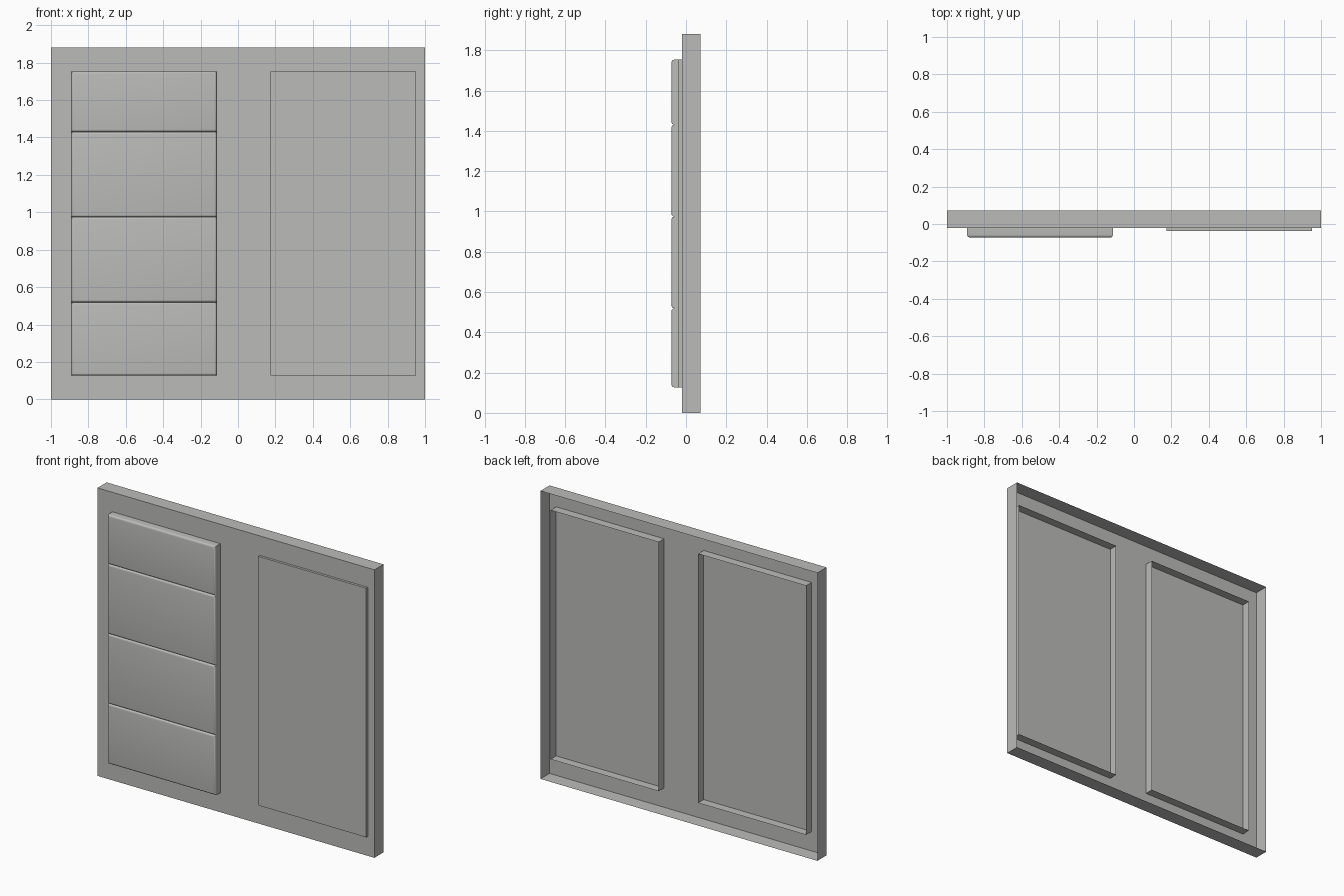
import bpy, bmesh

if "Cube" in bpy.data.objects:
    bpy.data.objects.remove(bpy.data.objects["Cube"])

H = 1.88                      # wall height
BACK, PLATE, FRONT = 0.073, -0.021, -0.072
Z0, Z1 = 0.127, 1.753         # opening height range

grey = bpy.data.materials.new("light_grey")
grey.diffuse_color = (0.5, 0.5, 0.49, 1)
grey.use_nodes = True
grey.node_tree.nodes["Principled BSDF"].inputs["Base Color"].default_value = grey.diffuse_color


def box(bm, x0, x1, y0, y1, z0, z1):
    """Thin-walled box, open at the back."""
    v = [bm.verts.new((x, y, z)) for x in (x0, x1) for y in (y0, y1) for z in (z0, z1)]
    quads = [(0, 4, 5, 1), (0, 1, 3, 2), (4, 6, 7, 5), (1, 5, 7, 3), (0, 2, 6, 4)]
    return [bm.faces.new([v[i] for i in q]) for q in quads]


def finish(name, bm, smooth=False):
    me = bpy.data.meshes.new(name)
    bm.normal_update()
    bm.to_mesh(me)
    bm.free()
    me.materials.append(grey)
    ob = bpy.data.objects.new(name, me)
    bpy.context.collection.objects.link(ob)
    if smooth:
        bpy.ops.object.select_all(action='DESELECT')
        ob.select_set(True)
        bpy.context.view_layer.objects.active = ob
        bpy.ops.object.shade_smooth_by_angle(angle=0.7)
    return ob


# Wall: hollow tray open at the back
bm = bmesh.new()
box(bm, -1, 1, PLATE, BACK, 0, H)
finish("wall", bm)

# Plain panel on the right, its rim running through to the back
bm = bmesh.new()
box(bm, 0.173, 0.952, -0.037, 0.036, Z0, Z1)
finish("right_panel", bm)

# Rim behind the shutter (walls only)
bm = bmesh.new()
faces = box(bm, -0.892, -0.113, PLATE, 0.036, Z0, Z1)
bmesh.ops.delete(bm, geom=[faces[0]], context='FACES_ONLY')
finish("shutter_rim", bm)

# Shutter: four slats with rounded front edges and grooves between
levels = [Z0, 0.519, 0.974, 1.43, Z1]
for i, (a, b) in enumerate(zip(levels, levels[1:])):
    bm = bmesh.new()
    front = box(bm, -0.892, -0.113, FRONT, PLATE, a, b)[0]
    bmesh.ops.bevel(bm, geom=list(front.edges), offset=0.014, segments=4,
                    profile=0.5, affect='EDGES')
    bm.normal_update()
    # drop the hidden faces where slats meet
    hidden = [f for f in bm.faces if abs(f.normal.z) > 0.999
              and Z0 + 0.01 < f.calc_center_median().z < Z1 - 0.01]
    # keep the groove closed: only remove faces lying on the joint
    bmesh.ops.delete(bm, geom=hidden, context='FACES')
    finish("shutter_slat_%d" % (i + 1), bm, smooth=True)
